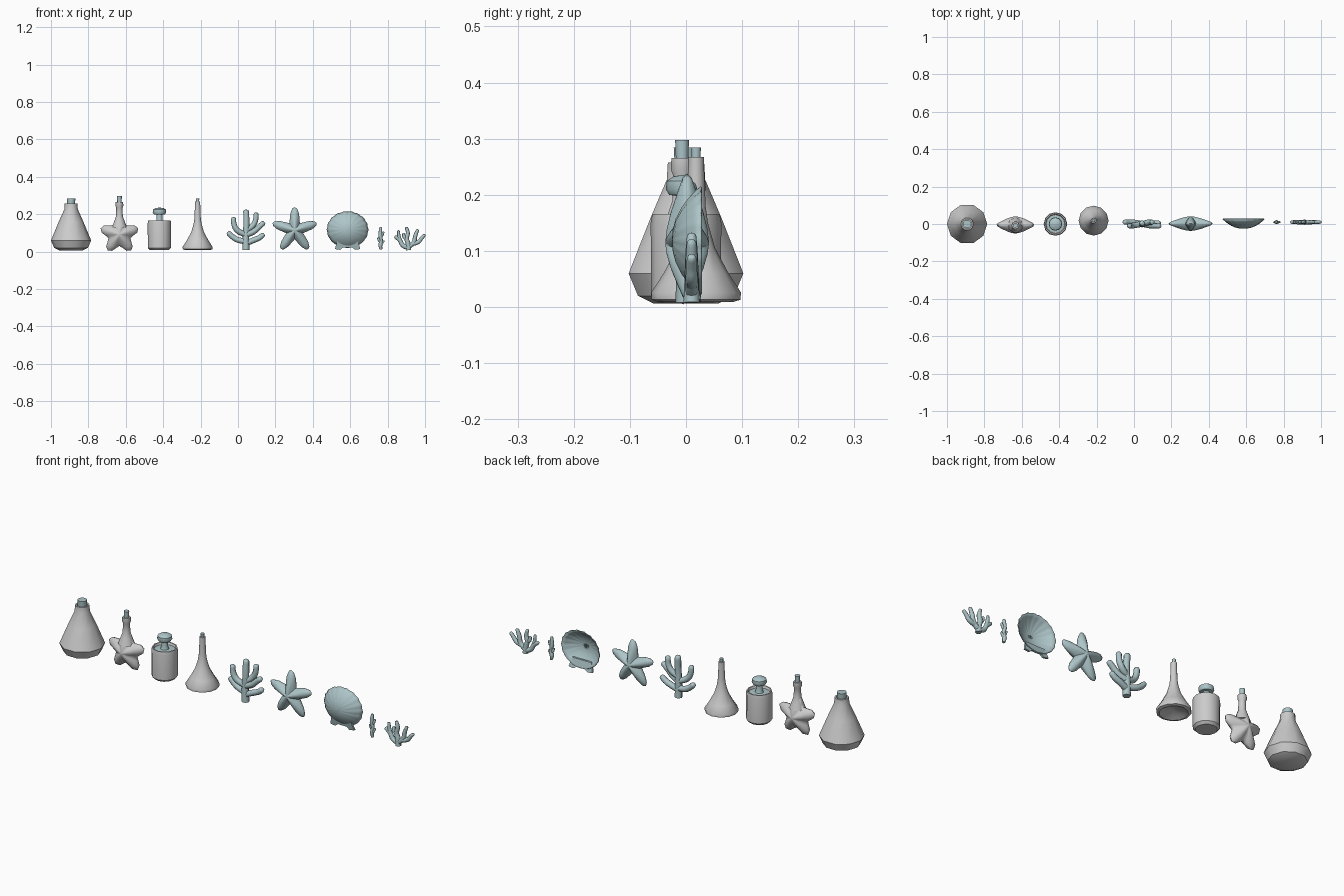
import bpy, bmesh, math
from mathutils import Vector

if "Cube" in bpy.data.objects:
    bpy.data.objects.remove(bpy.data.objects["Cube"])

teal = bpy.data.materials.new("teal")
teal.diffuse_color = (0.42, 0.56, 0.58, 1)
teal.use_nodes = True
teal.node_tree.nodes["Principled BSDF"].inputs["Base Color"].default_value = teal.diffuse_color


def finish(name, bm, mat=None, angle=40):
    bmesh.ops.remove_doubles(bm, verts=bm.verts, dist=1e-5)
    bmesh.ops.recalc_face_normals(bm, faces=bm.faces)
    me = bpy.data.meshes.new(name)
    bm.to_mesh(me)
    bm.free()
    ob = bpy.data.objects.new(name, me)
    bpy.context.collection.objects.link(ob)
    if mat:
        me.materials.append(mat)
    bpy.ops.object.select_all(action='DESELECT')
    ob.select_set(True)
    bpy.context.view_layer.objects.active = ob
    bpy.ops.object.shade_smooth_by_angle(angle=math.radians(angle))
    return ob


def bridge(bm, rings):
    for a, b in zip(rings, rings[1:]):
        n = len(a)
        for i in range(n):
            bm.faces.new((a[i], a[(i + 1) % n], b[(i + 1) % n], b[i]))


def lathe(name, x, y, profile, sides=10, mat=None):
    # spin (radius, z) pairs around a vertical axis
    bm = bmesh.new()
    rings = []
    for r, z in profile:
        r = max(r, 1e-4)
        rings.append([bm.verts.new((x + r * math.cos(2 * math.pi * i / sides),
                                    y + r * math.sin(2 * math.pi * i / sides), z))
                      for i in range(sides)])
    bridge(bm, rings)
    bm.faces.new(rings[0])
    bm.faces.new(rings[-1])
    return finish(name, bm, mat)


def cork(name, x, y, r, z0, z1):
    lathe(name, x, y, [(0, z0), (r * .85, z0), (r, z1), (0, z1)], 10, teal)


def star(name, x, y, z, size, half, outline, mat=None):
    # five ridged arms; outline = (angle from arm axis, radius share)
    pts = []
    for k in range(5):
        base = 90 + 72 * k
        pts += [(base + a, s) for a, s in outline]
    bm = bmesh.new()
    layers = [(0.001, -1), (.2, -.93), (.45, -.74), (.75, -.42), (.94, -.2), (1, 0),
              (.94, .2), (.75, .42), (.45, .74), (.2, .93), (.001, 1)]
    rings = []
    for t, h in layers:
        rings.append([bm.verts.new((x + t * s * size * math.cos(math.radians(a)), y + half * h,
                                    z + t * s * size * math.sin(math.radians(a)))) for a, s in pts])
    bridge(bm, rings)
    bm.faces.new(rings[0])
    bm.faces.new(rings[-1])
    return finish(name, bm, mat, 60)


def coral(name, y, branches, depth):
    # each branch is a list of (x, y offset, z, thickness share) with a rounded tip
    cu = bpy.data.curves.new(name, 'CURVE')
    cu.dimensions = '3D'
    cu.bevel_depth = depth
    cu.bevel_resolution = 2
    cu.resolution_u = 4
    cu.use_fill_caps = True
    for br in branches:
        pts = [(Vector((a, y + b, c)), r) for a, b, c, r in br]
        d = (pts[-1][0] - pts[-2][0]).normalized()
        end, r = pts[-1]
        pts[-1] = (end - d * depth * r * .7, r)
        pts += [(end - d * depth * r * .2, r * .75), (end, r * .25)]
        sp = cu.splines.new('BEZIER')
        sp.bezier_points.add(len(pts) - 1)
        for bp, (co, rad) in zip(sp.bezier_points, pts):
            bp.co = co
            bp.radius = rad
            bp.handle_left_type = bp.handle_right_type = 'AUTO'
    ob = bpy.data.objects.new(name, cu)
    bpy.context.collection.objects.link(ob)
    cu.materials.append(teal)
    bpy.ops.object.select_all(action='DESELECT')
    ob.select_set(True)
    bpy.context.view_layer.objects.active = ob
    bpy.ops.object.convert(target='MESH')
    bpy.ops.object.shade_smooth_by_angle(angle=math.radians(60))


# cone flask
lathe("cone_flask", -.8925, 0, [(0, .006), (.06, .006), (.09, .02), (.1075, .06), (.066, .16),
      (.036, .227), (.034, .258), (.026, .258), (.026, .225), (0, .225)])
cork("cone_flask_cork", -.8925, 0, .023, .226, .284)

# star flask
star("star_flask", -.634, -.005, .092, .106, .046,
     [(-36, .58), (-24, .68), (-12, .9), (0, 1), (12, .9), (24, .68)])
lathe("star_flask_neck", -.634, -.007, [(0, .12), (.04, .13), (.027, .165), (.018, .19), (.017, .235),
      (.021, .245), (.02, .266), (.012, .266), (.012, .25), (0, .25)])
cork("star_flask_cork", -.634, -.007, .013, .251, .298)

# round jar with mushroom stopper
lathe("round_jar", -.42, 0, [(0, .008), (.05, .008), (.062, .02), (.063, .15), (.06, .166),
      (.054, .166), (.05, .155), (0, .155)], 12)
lathe("jar_stopper", -.42, 0, [(.048, .156), (.02, .158), (.016, .17), (.016, .198), (.03, .2),
      (.036, .21), (.034, .225), (.022, .233), (0, .236)], 12, teal)

# long necked flask
lathe("long_neck_flask", -.216, .018, [(0, .03), (.045, .018), (.066, .009), (.079, .013), (.08, .026),
      (.058, .06), (.034, .105), (.021, .15), (.017, .18), (.014, .255), (.014, .267), (0, .267)], 12)
cork("long_neck_flask_cork", -.216, .018, .009, .255, .284)

# branching coral
coral("large_coral", 0, [
    [(.043, 0, .008, 1.1), (.042, 0, .08, 1), (.045, 0, .15, .95), (.043, .005, .225, .9)],
    [(.043, 0, .09, .9), (-.005, -.008, .115, .9), (-.022, -.01, .15, .85), (-.025, -.01, .185, .8)],
    [(.043, 0, .055, .9), (0, .008, .063, .9), (-.03, .01, .08, .85), (-.056, .01, .105, .8)],
    [(.045, 0, .115, .9), (.075, .008, .135, .9), (.093, .01, .165, .85), (.098, .01, .21, .8)],
    [(.045, 0, .09, .9), (.085, -.008, .108, .9), (.115, -.01, .135, .85), (.142, -.01, .158, .8)],
    [(.043, 0, .045, .9), (.085, .005, .062, .9), (.115, .005, .075, .85), (.14, .005, .095, .8)],
], .017)

# starfish
star("starfish", .303, .002, .114, .124, .039,
     [(-36, .38), (-24, .52), (-14, .76), (-6, .95), (0, 1), (6, .95), (14, .76), (24, .52)], teal)

# scallop shell: hollow ribbed dish fanning from the hinge
bm = bmesh.new()
cx, cz, n = .586, .118, 64
rings = []
for t in (.002, .2, .4, .6, .75, .88, 1):
    ring = []
    for i in range(n):
        a = 2 * math.pi * i / n
        up = max(0, min(1, (math.sin(a) + .8) / .6))
        rib = math.cos(a * 18) * up * t
        r = t * (1 + .018 * rib)
        ring.append(bm.verts.new((cx + r * .109 * math.cos(a),
                                  .027 - .05 * (1 - t ** 2.2) - .002 * rib * (1 - t),
                                  cz + r * .096 * math.sin(a))))
    rings.append(ring)
bridge(bm, rings)
bm.faces.new(rings[0])
shell = finish("scallop_shell", bm, teal, 60)
sol = shell.modifiers.new("thickness", 'SOLIDIFY')
sol.thickness = .004
sol.offset = 0

# hinge ears at the foot of the shell
bm = bmesh.new()
outline = [(-.055, .06), (-.068, .014), (-.04, .01), (-.025, .022), (.025, .022),
           (.04, .01), (.068, .014), (.055, .06)]
front = [bm.verts.new((cx + a, .006 if z > .05 else .016, z)) for a, z in outline]
back = [bm.verts.new((cx + a, .016 if z > .05 else .027, z)) for a, z in outline]
bridge(bm, [front, back])
bm.faces.new(front)
bm.faces.new(back)
finish("scallop_hinge", bm, teal, 30)

# small knobbly twig
coral("coral_twig", .01, [
    [(.765, 0, .012, .7), (.761, 0, .035, 1.1), (.766, 0, .06, .8), (.761, 0, .085, 1.1), (.763, 0, .132, .7)],
    [(.763, 0, .03, .7), (.77, 0, .045, .7), (.781, 0, .06, .5)],
    [(.763, 0, .05, .7), (.755, 0, .06, .7), (.747, 0, .075, .5)],
    [(.763, 0, .08, .7), (.772, 0, .09, .7), (.779, 0, .108, .5)],
], .01)

# small fan coral
coral("fan_coral", .01, [
    [(.912, 0, .008, 1.2), (.91, 0, .04, 1.1), (.902, 0, .07, 1), (.908, 0, .1, .9), (.9, 0, .132, .7)],
    [(.91, 0, .02, 1), (.88, 0, .035, 1), (.865, 0, .06, .9), (.838, 0, .083, .8)],
    [(.88, 0, .035, .9), (.862, 0, .075, .8), (.857, 0, .115, .6)],
    [(.912, 0, .025, 1), (.94, 0, .05, 1), (.948, 0, .085, .9), (.962, 0, .12, .7)],
    [(.935, 0, .042, 1), (.965, 0, .052, .9), (.98, 0, .07, .8), (1.0, 0, .092, .7)],
    [(.903, 0, .065, .8), (.888, 0, .08, .8), (.884, 0, .1, .6)],
], .012)
